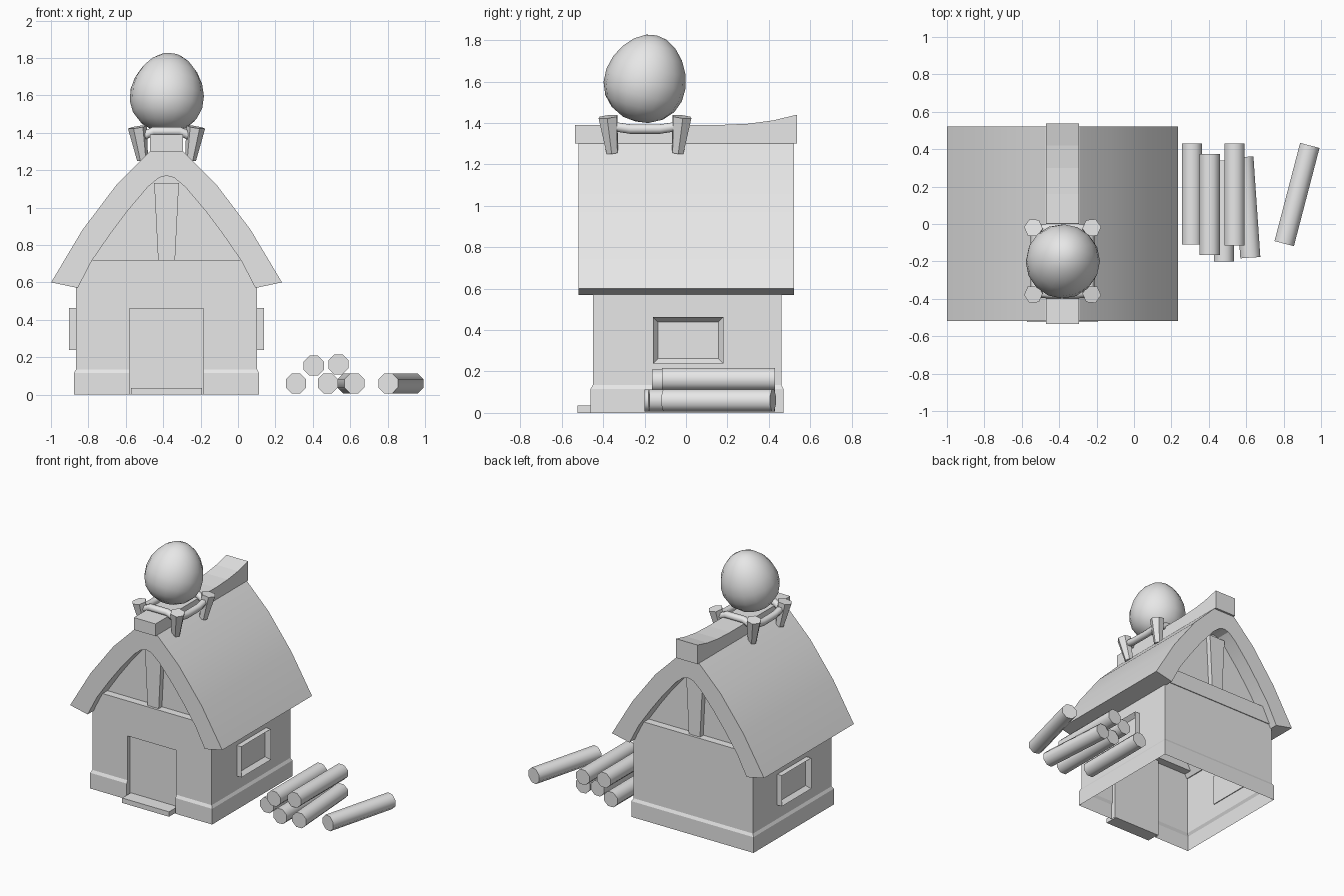
import bpy, bmesh, math
from mathutils import Vector, Matrix

old = bpy.data.objects.get("Cube")
if old:
    bpy.data.objects.remove(old, do_unlink=True)

CX = -0.382     # centre line of the house
GREY = (0.8, 0.8, 0.8, 1)
mat = bpy.data.materials.new("plain grey")
mat.use_nodes = True
mat.diffuse_color = GREY
mat.node_tree.nodes["Principled BSDF"].inputs["Base Color"].default_value = GREY


def finish(name, bm, smooth=None, normals=True):
    if normals:
        bmesh.ops.recalc_face_normals(bm, faces=bm.faces)
    me = bpy.data.meshes.new(name)
    bm.to_mesh(me)
    bm.free()
    me.materials.append(mat)
    ob = bpy.data.objects.new(name, me)
    bpy.context.collection.objects.link(ob)
    if smooth:
        bpy.ops.object.select_all(action="DESELECT")
        ob.select_set(True)
        bpy.context.view_layer.objects.active = ob
        bpy.ops.object.shade_smooth_by_angle(angle=math.radians(smooth))
    return ob


def prism(name, outline, axis, lo, hi, smooth=None):
    """Extrude a 2D outline along x or y."""
    bm = bmesh.new()
    place = (lambda p, t: (p[0], t, p[1])) if axis == "y" else (lambda p, t: (t, p[0], p[1]))
    a, b = ([bm.verts.new(place(p, t)) for p in outline] for t in (lo, hi))
    n = len(outline)
    bm.faces.new(a)
    bm.faces.new(b[::-1])
    for i in range(n):
        j = (i + 1) % n
        bm.faces.new((a[i], b[i], b[j], a[j]))
    return finish(name, bm, smooth)


def box(name, x, y, z):
    return prism(name, [(x[0], z[0]), (x[1], z[0]), (x[1], z[1]), (x[0], z[1])], "y", *y)


def rod(name, start, end, r1, r2, sides, spin=0.0, smooth=None):
    """Straight tapered rod between two points."""
    a, b = Vector(start), Vector(end)
    d = b - a
    bm = bmesh.new()
    m = (Matrix.Translation((a + b) / 2) @ d.to_track_quat("Z", "Y").to_matrix().to_4x4()
         @ Matrix.Rotation(spin, 4, "Z"))
    bmesh.ops.create_cone(bm, cap_ends=True, segments=sides, radius1=r1, radius2=r2,
                          depth=d.length, matrix=m)
    return finish(name, bm, smooth)


def mirrored(half):
    """Full outline from a right half given as (distance from centre, height), apex last."""
    return [(CX + x, z) for x, z in half] + [(CX - x, z) for x, z in half[::-1] if x > 0]


# Walls: footprint with a door notch, lofted over a sloped plinth, open below
W, F, B, D, NOTCH = 0.484, -0.45, 0.46, 0.198, -0.425
foot = [(-W, F), (-D, F), (-D, NOTCH), (D, NOTCH), (D, F), (W, F), (W, B), (-W, B)]
bm = bmesh.new()
rings = []
for z, grow in ((0, 0.011), (0.115, 0.011), (0.135, 0), (0.6, 0)):
    ring = []
    for x, y in foot:
        gx = math.copysign(grow, x) if abs(x) == W else 0
        gy = -grow if y == F else grow if y == B else 0
        ring.append(bm.verts.new((CX + x + gx, y + gy, z)))
    rings.append(ring)
for low, high in zip(rings, rings[1:]):
    for i in range(len(foot)):
        j = (i + 1) % len(foot)
        bm.faces.new((low[i], low[j], high[j], high[i]))
finish("house_walls", bm, normals=False)
box("door_lintel", (CX - D, CX + D), (F, NOTCH), (0.46, 0.6))
box("door_step", (CX - 0.19, CX + 0.19), (-0.525, NOTCH), (0, 0.036))

# Roof: curved shell
inner = [(0.475, 0.57), (0.4, 0.715), (0.3, 0.86), (0.21, 0.98), (0.1, 1.11), (0.04, 1.16), (0, 1.17)]
outer = [(0.617, 0.6), (0.45, 0.88), (0.265, 1.125), (0.09, 1.3), (0, 1.33)]
loop = ([(CX - x, z) for x, z in outer] + [(CX + x, z) for x, z in outer[-2::-1]]
        + [(CX + x, z) for x, z in inner] + [(CX - x, z) for x, z in inner[-2::-1]])
prism("roof", loop, "y", -0.518, 0.522, smooth=25)

# Ridge cap sweeping up at the back
top = [(0.537, 1.44), (0.42, 1.412), (0.3, 1.396), (0.16, 1.39), (-0.535, 1.39)]
prism("ridge_cap", [(-0.535, 1.3), (0.537, 1.3)] + top, "x", CX - 0.088, CX + 0.088)

# Gables with a cross beam and a tapered post
gable = mirrored([(0.46, 0.6)] + inner[1:])
beam = mirrored([(0.465, 0.6), (0.4, 0.72)])
post = mirrored([(0.045, 0.715), (0.066, 1.13)])
for end, s, wall in (("front", -1, 0.45), ("back", 1, 0.46)):
    prism(end + "_gable", gable, "y", s * (wall - 0.05), s * (wall - 0.06))
    prism(end + "_beam", beam, "y", s * (wall + 0.006), s * (wall - 0.06))
    prism(end + "_post", post, "y", s * (wall - 0.012), s * (wall - 0.075))

# Side windows: box with a recessed pane
for side, s in (("left", 1), ("right", -1)):
    bm = bmesh.new()
    bmesh.ops.create_cube(bm, size=1)
    for v in bm.verts:
        v.co = (CX + s * (0.5 + v.co.x * 0.044), 0.01 + v.co.y * 0.34, 0.35 + v.co.z * 0.225)
    bm.normal_update()
    bmesh.ops.recalc_face_normals(bm, faces=bm.faces)
    pane = [f for f in bm.faces if f.normal.x * s > 0.9]
    bmesh.ops.inset_region(bm, faces=pane, thickness=0.034)
    bmesh.ops.translate(bm, verts=pane[0].verts, vec=(-s * 0.03, 0, 0))
    finish(side + "_window", bm)

# Cradle: four tapered pegs joined by bent rails
EY = -0.198
for sx in (-1, 1):
    for sy in (-1, 1):
        rod("cradle_peg", (CX + sx * 0.128, EY + sy * 0.158, 1.255),
            (CX + sx * 0.156, EY + sy * 0.178, 1.43), 0.03, 0.051, 6, math.pi / 6, 40)


def rail(name, points):
    cu = bpy.data.curves.new(name, "CURVE")
    cu.dimensions = "3D"
    cu.bevel_depth = 0.026
    cu.bevel_resolution = 1
    cu.use_fill_caps = True
    sp = cu.splines.new("POLY")
    sp.points.add(len(points) - 1)
    for p, co in zip(sp.points, points):
        p.co = (*co, 1)
    sp.use_smooth = True
    cu.materials.append(mat)
    bpy.context.collection.objects.link(bpy.data.objects.new(name, cu))


for s in (-1, 1):
    rail("cross_rail", [(CX + x, EY + s * y, z) for x, y, z in
                        ((-0.14, 0.168, 1.375), (-0.07, 0.175, 1.408), (0.07, 0.175, 1.408), (0.14, 0.168, 1.375))])
    rail("side_rail", [(CX + s * x, EY + y, z) for x, y, z in
                       ((0.142, -0.168, 1.385), (0.148, -0.07, 1.37), (0.148, 0.07, 1.37), (0.142, 0.168, 1.385))])

# Egg: sphere narrowed to the top and leaned back
bm = bmesh.new()
bmesh.ops.create_uvsphere(bm, u_segments=16, v_segments=10, radius=1)
for v in bm.verts:
    t = v.co.z
    k = 0.197 * (1 - 0.13 * t)
    v.co = (v.co.x * k, v.co.y * k, t * 0.215)
tilt = Matrix.Rotation(math.radians(-14), 4, "X") @ Matrix.Rotation(math.radians(6), 4, "Y")
bmesh.ops.transform(bm, matrix=Matrix.Translation((CX + 0.004, EY + 0.005, 1.615)) @ tilt, verts=bm.verts)
finish("egg", bm, smooth=60)

# Firewood: front x, front y, back x, back y, height
logs = [(0.31, -0.11, 0.31, 0.43, 0.06), (0.405, -0.165, 0.405, 0.375, 0.155),
        (0.48, -0.2, 0.48, 0.34, 0.06), (0.537, -0.115, 0.537, 0.43, 0.162),
        (0.622, -0.18, 0.585, 0.358, 0.06), (0.803, -0.105, 0.94, 0.42, 0.06)]
for x1, y1, x2, y2, z in logs:
    rod("firewood_log", (x1, y1, z), (x2, y2, z), 0.058, 0.058, 8, math.pi / 8, 50)
